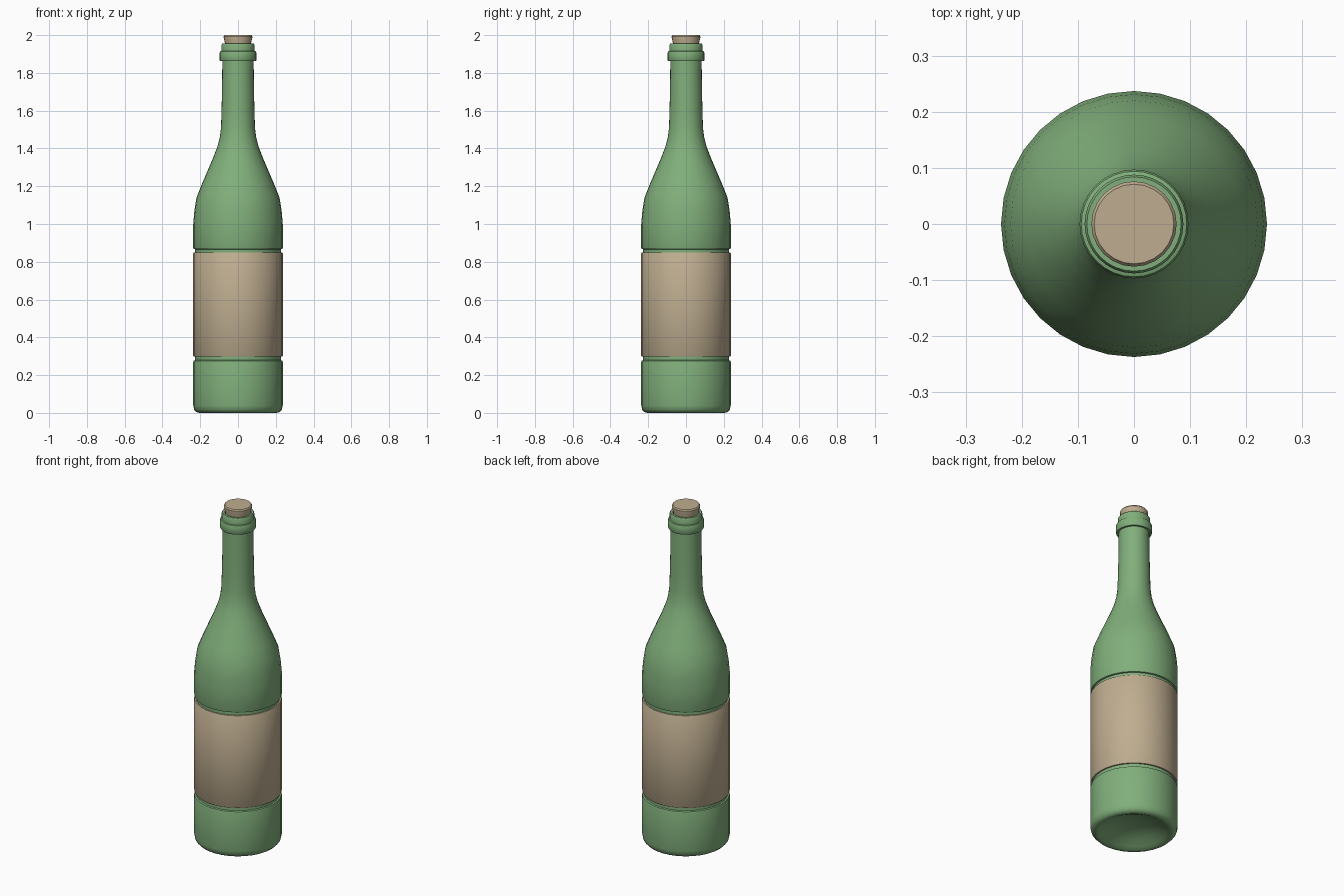
import bpy, bmesh, math

if "Cube" in bpy.data.objects:
    bpy.data.objects.remove(bpy.data.objects["Cube"])


def material(name, rgb):
    m = bpy.data.materials.new(name)
    m.diffuse_color = (*rgb, 1)
    m.use_nodes = True
    m.node_tree.nodes["Principled BSDF"].inputs["Base Color"].default_value = m.diffuse_color
    return m


glass = material("green_glass", (0.22, 0.43, 0.20))
tan = material("tan", (0.52, 0.42, 0.28))


def lathe(name, profile, mat, sides=32, closed=False):
    """Spin (radius, z) points around z; a radius of 0 makes a pole."""
    bm = bmesh.new()
    rings = []
    for r, z in profile:
        if r == 0:
            rings.append([bm.verts.new((0, 0, z))] * sides)
        else:
            rings.append([bm.verts.new((r * math.cos(a), r * math.sin(a), z))
                          for a in (2 * math.pi * i / sides for i in range(sides))])
    pairs = list(zip(rings, rings[1:]))
    if closed:
        pairs.append((rings[-1], rings[0]))
    for lo, hi in pairs:
        for i in range(sides):
            j = (i + 1) % sides
            quad = list(dict.fromkeys((lo[i], lo[j], hi[j], hi[i])))
            bm.faces.new(quad)
    bmesh.ops.recalc_face_normals(bm, faces=bm.faces[:])
    me = bpy.data.meshes.new(name)
    bm.to_mesh(me)
    bm.free()
    me.materials.append(mat)
    ob = bpy.data.objects.new(name, me)
    bpy.context.collection.objects.link(ob)
    bpy.ops.object.select_all(action='DESELECT')
    ob.select_set(True)
    bpy.context.view_layer.objects.active = ob
    bpy.ops.object.shade_smooth_by_angle(angle=math.radians(35))
    return ob


# Bottle: hollowed base, recess for the label, shoulder, neck, lip and mouth
lathe("bottle", [
    (0, 0.06), (0.07, 0.054), (0.13, 0.036), (0.175, 0.012), (0.195, 0.002),
    (0.205, 0), (0.220, 0.004), (0.232, 0.017), (0.237, 0.04),
    (0.237, 0.270), (0.235, 0.276), (0.227, 0.279),
    (0.227, 0.866), (0.235, 0.868), (0.237, 0.874),
    (0.237, 1.0), (0.231, 1.07), (0.220, 1.14), (0.192, 1.21), (0.162, 1.28),
    (0.132, 1.35), (0.109, 1.41), (0.096, 1.46), (0.090, 1.51), (0.087, 1.60),
    (0.084, 1.75), (0.083, 1.862),
    (0.094, 1.862), (0.097, 1.867), (0.097, 1.908), (0.094, 1.914),
    (0.088, 1.916), (0.088, 1.948), (0.084, 1.955),
    (0.072, 1.955), (0.068, 1.945), (0.066, 1.88), (0, 1.88),
], glass)

# Label band wrapped around the recess
lathe("label", [
    (0.226, 0.298), (0.235, 0.298), (0.237, 0.301),
    (0.237, 0.845), (0.235, 0.848), (0.226, 0.848),
], tan, closed=True)

# Tapered cork with a softened top edge
lathe("cork", [
    (0, 1.885), (0.062, 1.885), (0.069, 1.955), (0.076, 1.988),
    (0.076, 1.993), (0.071, 2.0), (0, 2.0),
], tan, sides=24)
